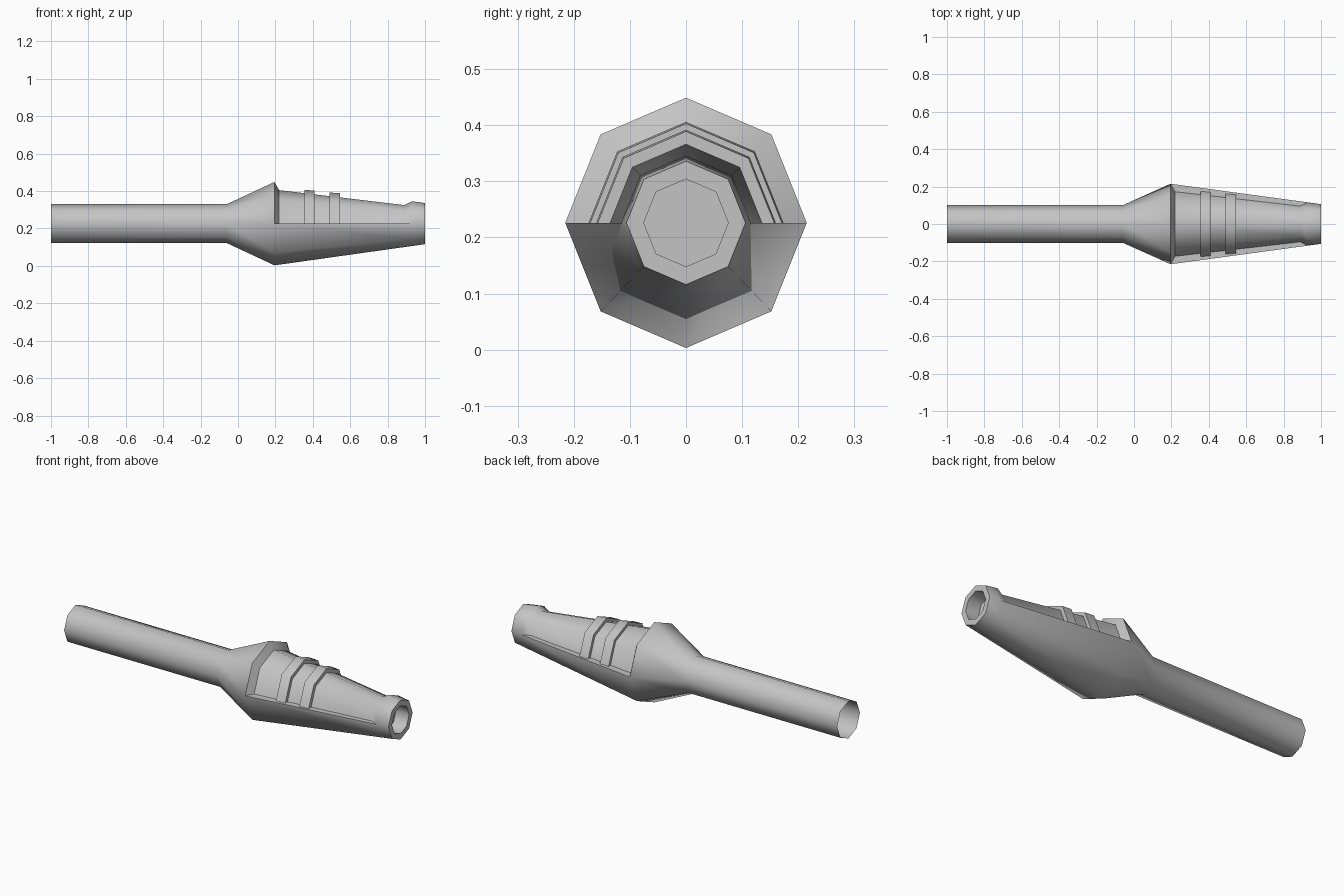
import bpy, bmesh, math

cube = bpy.data.objects.get("Cube")
if cube:
    bpy.data.objects.remove(cube, do_unlink=True)

AXIS_Z = 0.226
Y_SCALE = 0.965
SIDES = 8

grey = bpy.data.materials.new("light grey")
grey.use_nodes = True
colour = (0.55, 0.55, 0.55, 1)
grey.diffuse_color = colour
grey.node_tree.nodes["Principled BSDF"].inputs["Base Color"].default_value = colour


def point(x, r, step):
    a = 2 * math.pi * step / SIDES
    return (x, r * Y_SCALE * math.cos(a), AXIS_Z + r * math.sin(a))


def lathe(bm, profile, first, last):
    """Sweep an (x, radius) profile around the long axis between two steps."""
    rows = [[bm.verts.new(point(x, r, s)) for x, r in profile]
            for s in range(first, last + 1)]
    for a, b in zip(rows, rows[1:]):
        for i in range(len(profile) - 1):
            bm.faces.new((a[i], b[i], b[i + 1], a[i + 1]))


def flat_side(bm, profile, step):
    bm.faces.new([bm.verts.new(point(x, r, step)) for x, r in profile])


def finish(name, bm):
    bmesh.ops.remove_doubles(bm, verts=bm.verts, dist=0.0005)
    bmesh.ops.dissolve_degenerate(bm, edges=bm.edges, dist=0.0001)
    bmesh.ops.recalc_face_normals(bm, faces=bm.faces)
    mesh = bpy.data.meshes.new(name)
    bm.to_mesh(mesh)
    bm.free()
    mesh.materials.append(grey)
    obj = bpy.data.objects.new(name, mesh)
    bpy.context.collection.objects.link(obj)
    bpy.ops.object.select_all(action='DESELECT')
    obj.select_set(True)
    bpy.context.view_layer.objects.active = obj
    bpy.ops.object.shade_smooth_by_angle(angle=math.radians(50))


# Body: open tube and flare, full lower shell, recessed upper half, blind nozzle
rim = (0.195, 0.223)
tube = [(-1, 0.104), (-0.06, 0.104), rim]
collar_edge, tip = (0.93, 0.1198), (1, 0.11)
bore = [tip, (1, 0.078), (0.92, 0.078), (0.92, 0)]
recess = [rim, (0.22, 0.179), (0.89, 0.099), collar_edge]

body = bmesh.new()
lathe(body, tube, 0, SIDES)
lathe(body, recess + bore, 0, 4)
lathe(body, [rim, collar_edge] + bore, 4, 8)
for step in (0, 4):
    flat_side(body, recess, step)
finish("body", body)

# Raised half bands over the recess
for name, x0, x1, r0, r1 in (("rear_band", 0.355, 0.41, 0.18, 0.177),
                             ("front_band", 0.49, 0.545, 0.166, 0.163)):
    band = bmesh.new()
    section = [(x0, r0 - 0.03), (x0, r0), (x1, r1), (x1, r1 - 0.03)]
    lathe(band, section + section[:1], 0, 4)
    for step in (0, 4):
        flat_side(band, section, step)
    finish(name, band)
